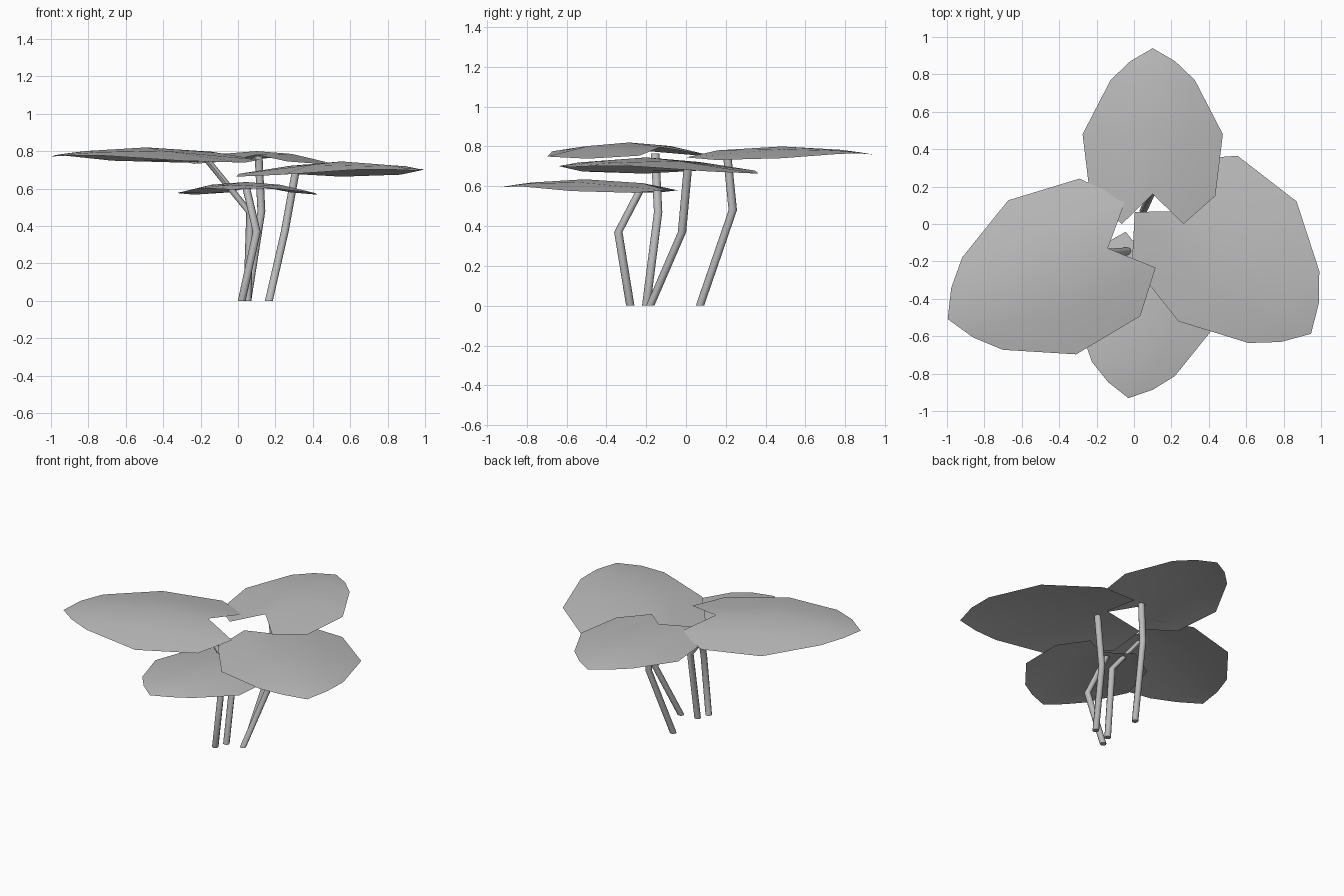
import bpy
import bmesh
import math
from mathutils import Vector

cube = bpy.data.objects.get("Cube")
if cube:
    bpy.data.objects.remove(cube, do_unlink=True)

grey = bpy.data.materials.new("plain_grey")
grey.use_nodes = True
colour = (0.5, 0.5, 0.5, 1)
grey.diffuse_color = colour
grey.node_tree.nodes["Principled BSDF"].inputs["Base Color"].default_value = colour


def finish(bm, name, angle):
    """Turn a bmesh into a smooth shaded object."""
    mesh = bpy.data.meshes.new(name)
    bm.to_mesh(mesh)
    bm.free()
    mesh.materials.append(grey)
    obj = bpy.data.objects.new(name, mesh)
    bpy.context.collection.objects.link(obj)
    bpy.ops.object.select_all(action='DESELECT')
    obj.select_set(True)
    bpy.context.view_layer.objects.active = obj
    bpy.ops.object.shade_smooth_by_angle(angle=math.radians(angle))
    return obj


# Leaf rows: (distance from notch, half width), followed by the pointed tip
ROWS = [(0.32, 0.375), (0.61, 0.225), (0.71, 0.12)]
TIP = 0.78


def leaf(name, notch, axis, peak, size, length):
    """Heart shaped domed sheet, notched where it meets its stem."""
    along = Vector(axis).normalized()
    across = Vector((along.y, -along.x))
    bm = bmesh.new()

    def vert(t, w):
        p = Vector(notch) + along * t * length + across * w * size
        drop = 0.19 * (t - 0.32) ** 2 + 0.42 * w ** 2
        return bm.verts.new((p.x, p.y, peak - drop * size))

    # Base row has two rounded lobes beside the notch
    base = [(-0.01, -0.335), (-0.16, -0.165), (0, 0), (-0.16, 0.165), (-0.01, 0.335)]
    grid = [[vert(t, w) for t, w in base]]
    for t, w in ROWS:
        grid.append([vert(t, w * k / 2) for k in range(-2, 3)])
    for low, high in zip(grid, grid[1:]):
        for i in range(4):
            bm.faces.new((low[i], low[i + 1], high[i + 1], high[i]))
    tip = vert(TIP, 0)
    for i in range(4):
        bm.faces.new((grid[-1][i], grid[-1][i + 1], tip))
    bm.normal_update()
    for f in bm.faces:
        if f.normal.z < 0:
            f.normal_flip()
    finish(bm, name, 60)


def stem(name, points, radius=0.021, sides=8):
    """Bent tube with level rings and capped ends."""
    bm = bmesh.new()
    rings = []
    for x, y, z in points:
        angles = [math.tau * i / sides for i in range(sides)]
        rings.append([bm.verts.new((x + radius * math.cos(a), y + radius * math.sin(a), z))
                      for a in angles])
    for low, high in zip(rings, rings[1:]):
        for i in range(sides):
            j = (i + 1) % sides
            bm.faces.new((low[i], low[j], high[j], high[i]))
    bm.faces.new(rings[0][::-1])
    bm.faces.new(rings[-1])
    finish(bm, name, 50)


# Leaves: notch position, direction to tip, peak height, width and length scale
leaf("back_leaf", (0.10, 0.16), (0, 1), 0.80, 1.0, 1.0)
leaf("right_leaf", (-0.14, -0.13), (-0.86, -0.38), 0.82, 1.2, 1.2)
leaf("left_leaf", (0.28, 0.07), (0.71, -0.70), 0.745, 1.2, 1.2)
leaf("front_leaf", (0.093, -0.216), (-0.17, -0.985), 0.635, 1.0, 0.93)

# Stems: foot, bend and top
stem("back_stem", [(0.05, 0.07, 0), (0.125, 0.235, 0.48), (0.11, 0.205, 0.775)])
stem("right_stem", [(0.05, -0.20, 0), (0.065, -0.14, 0.47), (-0.175, -0.155, 0.765)])
stem("left_stem", [(0.165, -0.18, 0), (0.25, -0.02, 0.37), (0.31, 0.01, 0.70)])
stem("front_stem", [(0.02, -0.28, 0), (0.10, -0.34, 0.37), (0.045, -0.22, 0.60)])
